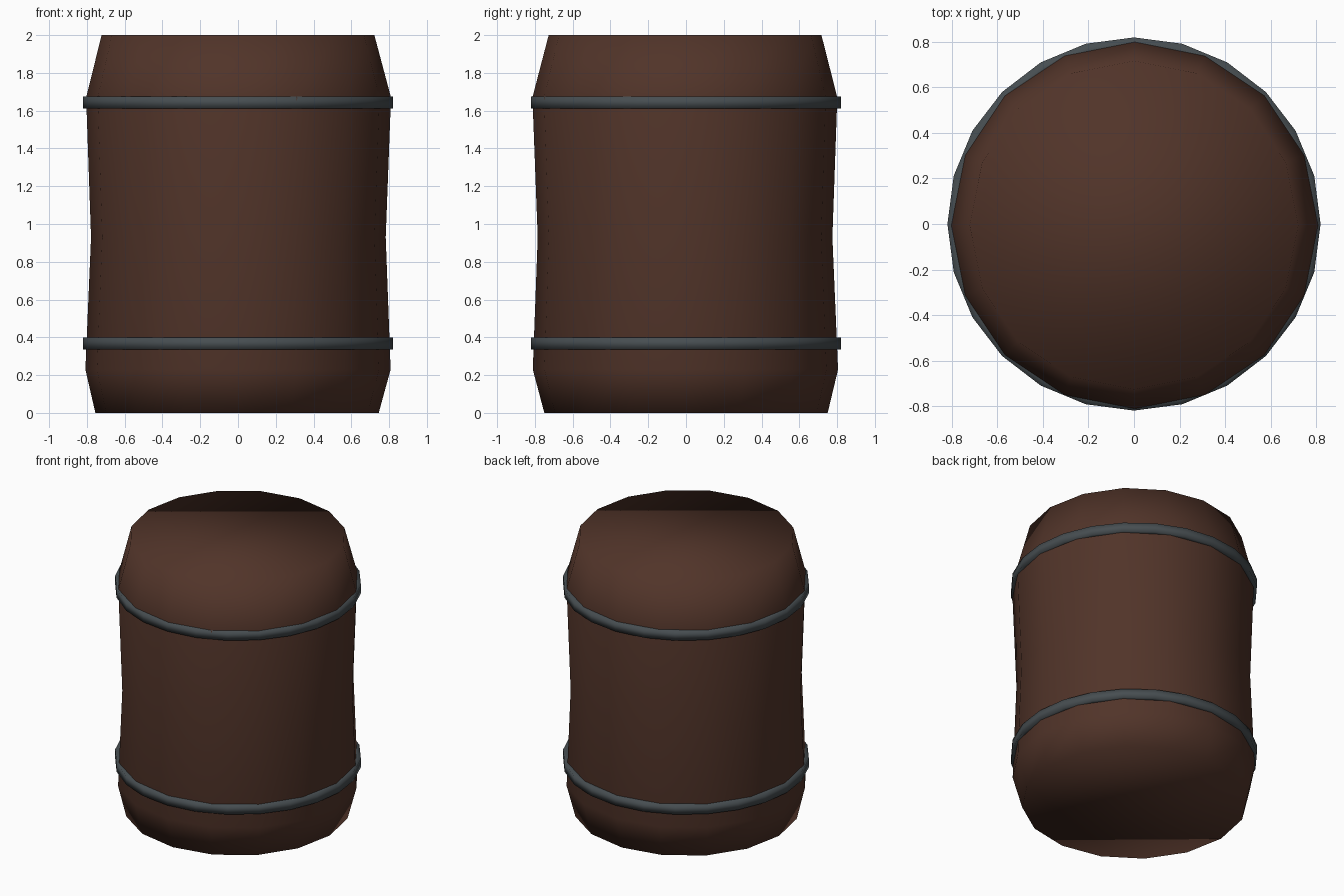
import bpy
import math

cube = bpy.data.objects.get("Cube")
if cube:
    bpy.data.objects.remove(cube, do_unlink=True)


def make_material(name, color):
    mat = bpy.data.materials.new(name)
    mat.use_nodes = True
    mat.diffuse_color = color
    mat.node_tree.nodes["Principled BSDF"].inputs["Base Color"].default_value = color
    return mat


def loft(name, rings, sides, mat, closed):
    """Join (radius, z, x offset, y offset) rings; cap the ends or close the loop."""
    verts, faces = [], []
    for radius, z, dx, dy in rings:
        for i in range(sides):
            a = math.tau * i / sides
            verts.append((dx + radius * math.cos(a), dy + radius * math.sin(a), z))
    count = len(rings)
    for r in range(count if closed else count - 1):
        low, high = r * sides, (r + 1) % count * sides
        for i in range(sides):
            j = (i + 1) % sides
            faces.append((low + i, low + j, high + j, high + i))
    if not closed:
        faces.append(tuple(reversed(range(sides))))
        faces.append(tuple(range((count - 1) * sides, count * sides)))
    mesh = bpy.data.meshes.new(name)
    mesh.from_pydata(verts, [], faces)
    mesh.materials.append(mat)
    mesh.shade_smooth()
    mesh.update()
    obj = bpy.data.objects.new(name, mesh)
    bpy.context.collection.objects.link(obj)
    return obj


wood = make_material("dark_brown_wood", (0.082, 0.034, 0.022, 1))
iron = make_material("dark_grey_iron", (0.062, 0.075, 0.082, 1))

# Slightly uneven wooden body with a narrow waist and flat ends
profile = [
    (0.75, 0.0, -0.005, 0.0),
    (0.808, 0.23, 0.0, -0.003),
    (0.78, 0.93, 0.002, -0.005),
    (0.807, 1.67, 0.003, -0.006),
    (0.722, 2.0, 0.0, -0.005),
]
loft("barrel_body", profile, 16, wood, False)

# Two iron hoops with a rectangular section
inner, outer, half = 0.76, 0.82, 0.032
for name, z in (("lower_hoop", 0.367), ("upper_hoop", 1.643)):
    section = [(inner, z - half), (outer, z - half), (outer, z + half), (inner, z + half)]
    loft(name, [(r, h, 0, 0) for r, h in section], 24, iron, True)
